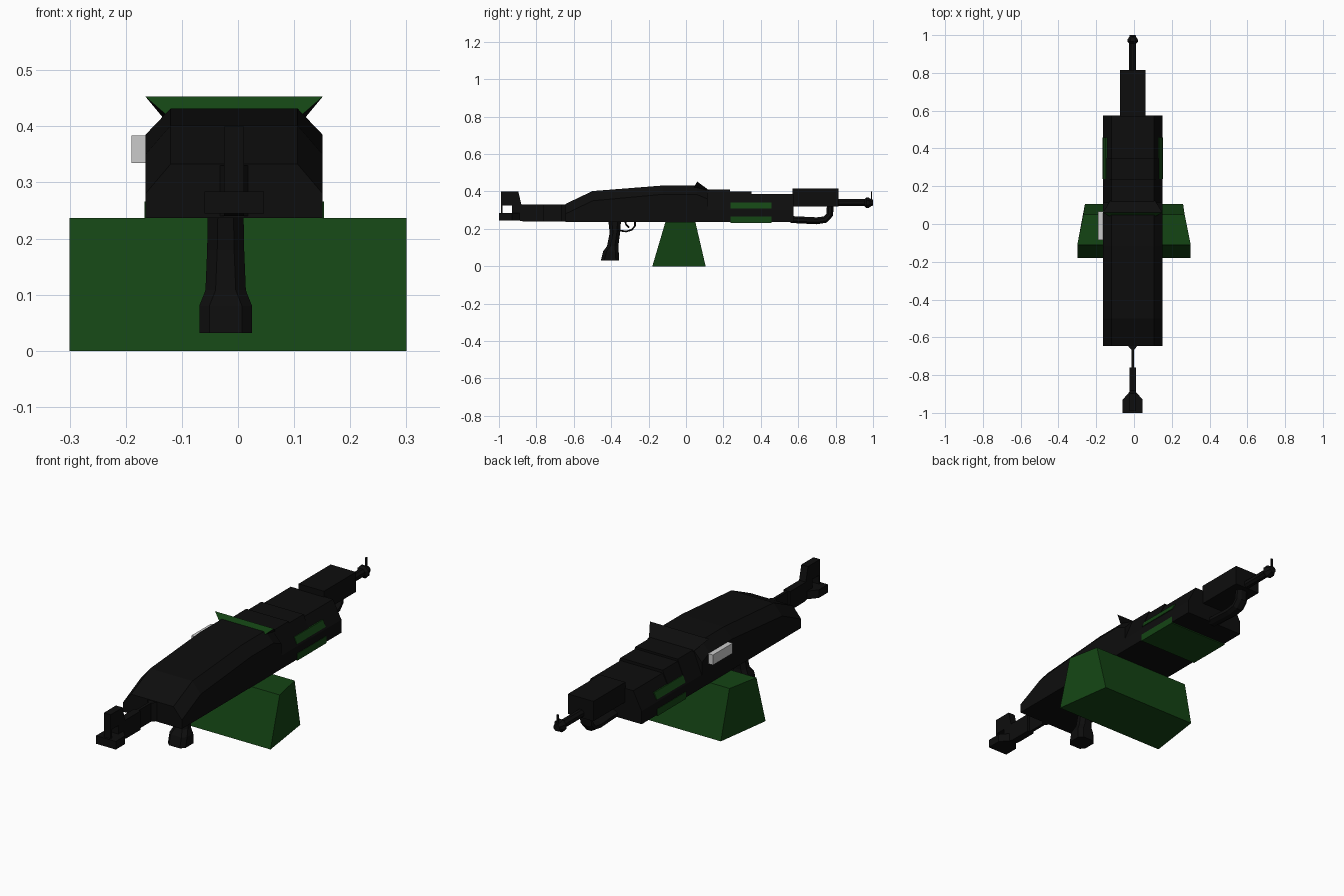
import bpy, bmesh, math
from mathutils import Vector

if "Cube" in bpy.data.objects:
    bpy.data.objects.remove(bpy.data.objects["Cube"])

CX = -0.007  # the gun sits slightly left of the stand's centre


def material(name, rgb):
    m = bpy.data.materials.new(name)
    m.diffuse_color = (*rgb, 1)
    m.use_nodes = True
    m.node_tree.nodes["Principled BSDF"].inputs["Base Color"].default_value = m.diffuse_color
    return m


BLACK = material("black", (0.004, 0.004, 0.004))
GREEN = material("green", (0.007, 0.058, 0.007))


def loft(name, sections, mat=None):
    """Skin equal-length point loops and cap both ends."""
    bm = bmesh.new()
    rings = [[bm.verts.new(p) for p in s] for s in sections]
    n = len(rings[0])
    for a, b in zip(rings, rings[1:]):
        for i in range(n):
            j = (i + 1) % n
            bm.faces.new((a[i], a[j], b[j], b[i]))
    bm.faces.new(rings[0])
    bm.faces.new(rings[-1])
    bmesh.ops.recalc_face_normals(bm, faces=bm.faces)
    me = bpy.data.meshes.new(name)
    bm.to_mesh(me)
    bm.free()
    ob = bpy.data.objects.new(name, me)
    bpy.context.collection.objects.link(ob)
    if mat:
        me.materials.append(mat)
    return ob


def box(name, x0, x1, y0, y1, z0, z1, mat=None):
    return loft(name, [[(x0, y, z0), (x1, y, z0), (x1, y, z1), (x0, y, z1)]
                       for y in (y0, y1)], mat)


def side_profile(name, half, pts, mat):
    """Extrude a (y, z) outline across the gun."""
    return loft(name, [[(CX + s * half, y, z) for y, z in pts] for s in (-1, 1)], mat)


def turned(name, rings, z, sides, mat):
    """Round part along y from (y, radius) rings."""
    ang = [2 * math.pi * (i + 0.5) / sides for i in range(sides)]
    return loft(name, [[(CX + r * math.cos(a), y, z + r * math.sin(a)) for a in ang]
                       for y, r in rings], mat)


def tube(name, pts, radius, mat, widen=1.0):
    """Octagonal pipe along (y, z) points."""
    secs = []
    for i, p in enumerate(pts):
        a, b = Vector(pts[max(i - 1, 0)]), Vector(pts[min(i + 1, len(pts) - 1)])
        t = (b - a).normalized()
        ring = []
        for k in range(8):
            c = 2 * math.pi * (k + 0.5) / 8
            u, v = radius * widen * math.cos(c), radius * math.sin(c)
            ring.append((CX + u, p[0] - t.y * v, p[1] + t.x * v))
        secs.append(ring)
    return loft(name, secs, mat)


# Stand: wedge, a little narrower at the back
loft("stand", [[(-f, y0, z), (f, y0, z), (b, y1, z), (-b, y1, z)]
               for z, f, b, y0, y1 in ((0, 0.3, 0.26, -0.18, 0.105),
                                       (0.237, 0.3, 0.268, -0.11, 0.05))], GREEN)


# Receiver and fore-end: chamfered sections (y, shoulder z, top z)
def hull(y, shoulder, top):
    w, t = 0.158, 0.113
    return [(CX + x, y, z) for x, z in ((-w, 0.237), (w, 0.237), (w, shoulder),
                                        (t, top), (-t, top), (-w, shoulder))]


loft("receiver", [hull(*s) for s in ((-0.645, 0.28, 0.333), (-0.5, 0.35, 0.402),
                                     (-0.12, 0.385, 0.432), (0.055, 0.385, 0.432),
                                     (0.115, 0.36, 0.41))], BLACK)
for i, (y0, y1, top) in enumerate(((0.11, 0.235, 0.41), (0.235, 0.35, 0.40),
                                   (0.35, 0.575, 0.387))):
    loft(f"fore_end_{i + 1}", [hull(y, 0.30, top) for y in (y0, y1)], BLACK)

# Green fore-end panels: wrapped underside plus one strip per side
box("lower_panel", CX - 0.160, CX + 0.160, 0.237, 0.457, 0.232, 0.266, GREEN)
for side, s in (("left", -1), ("right", 1)):
    loft(f"{side}_panel", [[(CX + s * x, y, z) for x, z in
                            ((0.157, 0.31), (0.143, 0.341), (0.115, 0.341), (0.125, 0.31))]
                           for y in (0.237, 0.457)], GREEN)

# Flared cover wedge with a green rear face
cover = loft("flared_cover", [[(CX + s * 0.12, 0.04, 0.42), (CX + s * 0.158, 0.06, 0.453),
                               (CX + s * 0.118, 0.125, 0.405)] for s in (-1, 1)], BLACK)
cover.data.materials.append(GREEN)
for p in cover.data.polygons:
    if p.normal.y < -0.5:
        p.material_index = 1

# Side handle, uncoloured
box("side_handle", -0.19, -0.16, -0.085, 0.065, 0.335, 0.384)

# Rear bar and web joining it to the receiver
side_profile("rear_web", 0.007, [(-0.77, 0.24), (-0.64, 0.24), (-0.64, 0.33), (-0.77, 0.33)], BLACK)
side_profile("rear_bar", 0.018, [(-0.92, 0.25), (-0.87, 0.24), (-0.76, 0.24), (-0.76, 0.331),
                                 (-0.88, 0.331), (-0.92, 0.31)], BLACK)
loft("receiver_tail", [[(CX + x, y, z) for x, z in ((-w, 0.24), (w, 0.24), (w, 0.33), (-w, 0.33))]
                       for y, w in ((-0.665, 0.008), (-0.645, 0.025))], BLACK)

# Rear fin and butt block
side_profile("rear_fin", 0.018, [(-0.99, 0.325), (-0.93, 0.325), (-0.93, 0.28), (-0.88, 0.28),
                                 (-0.88, 0.33), (-0.897, 0.40), (-0.99, 0.40)], BLACK)
side_profile("fin_leg", 0.018, [(-0.99, 0.28), (-0.98, 0.28), (-0.98, 0.33), (-0.99, 0.33)], BLACK)
loft("butt_block", [[(CX + x, y, z) for x, z in ((-w, 0.245), (w, 0.245), (w, 0.284), (-w, 0.284))]
                    for y, w in ((-1.0, 0.053), (-0.93, 0.053), (-0.89, 0.018))], BLACK)


# Pistol grip: chamfered sections (z, half width, rear y, front y)
def grip_ring(z, w, y0, y1):
    c = 0.018
    return [(-0.022 + x, y, z) for x, y in ((-w + c, y0), (w - c, y0), (w, y0 + c), (w, y1 - c),
                                            (w - c, y1), (-w + c, y1), (-w, y1 - c), (-w, y0 + c))]


loft("grip", [grip_ring(*s) for s in ((0.032, 0.047, -0.455, -0.357), (0.08, 0.047, -0.443, -0.36),
                                      (0.108, 0.036, -0.422, -0.362), (0.18, 0.033, -0.408, -0.352),
                                      (0.24, 0.032, -0.415, -0.348))], BLACK)

# Trigger and guard
tube("trigger_guard", [(-0.36, 0.192), (-0.32, 0.186), (-0.29, 0.195), (-0.273, 0.215),
                       (-0.272, 0.24)], 0.005, BLACK, 3)
tube("trigger", [(-0.325, 0.24), (-0.32, 0.222), (-0.305, 0.207)], 0.005, BLACK)

# Front housing, gas pipe and barrel
side_profile("front_housing", 0.068, [(0.57, 0.319), (0.815, 0.319), (0.815, 0.415), (0.57, 0.415)], BLACK)
tube("curved_pipe", [(0.56, 0.25), (0.70, 0.243), (0.745, 0.25), (0.768, 0.275), (0.772, 0.33)],
     0.02, BLACK, 1.6)
turned("barrel", [(0.57, 0.02), (0.955, 0.02), (0.965, 0.031), (0.975, 0.031),
                  (0.99, 0.02), (1.0, 0.017)], 0.34, 8, BLACK)
box("front_sight", CX - 0.004, CX + 0.004, 0.988, 0.995, 0.34, 0.40, BLACK)
